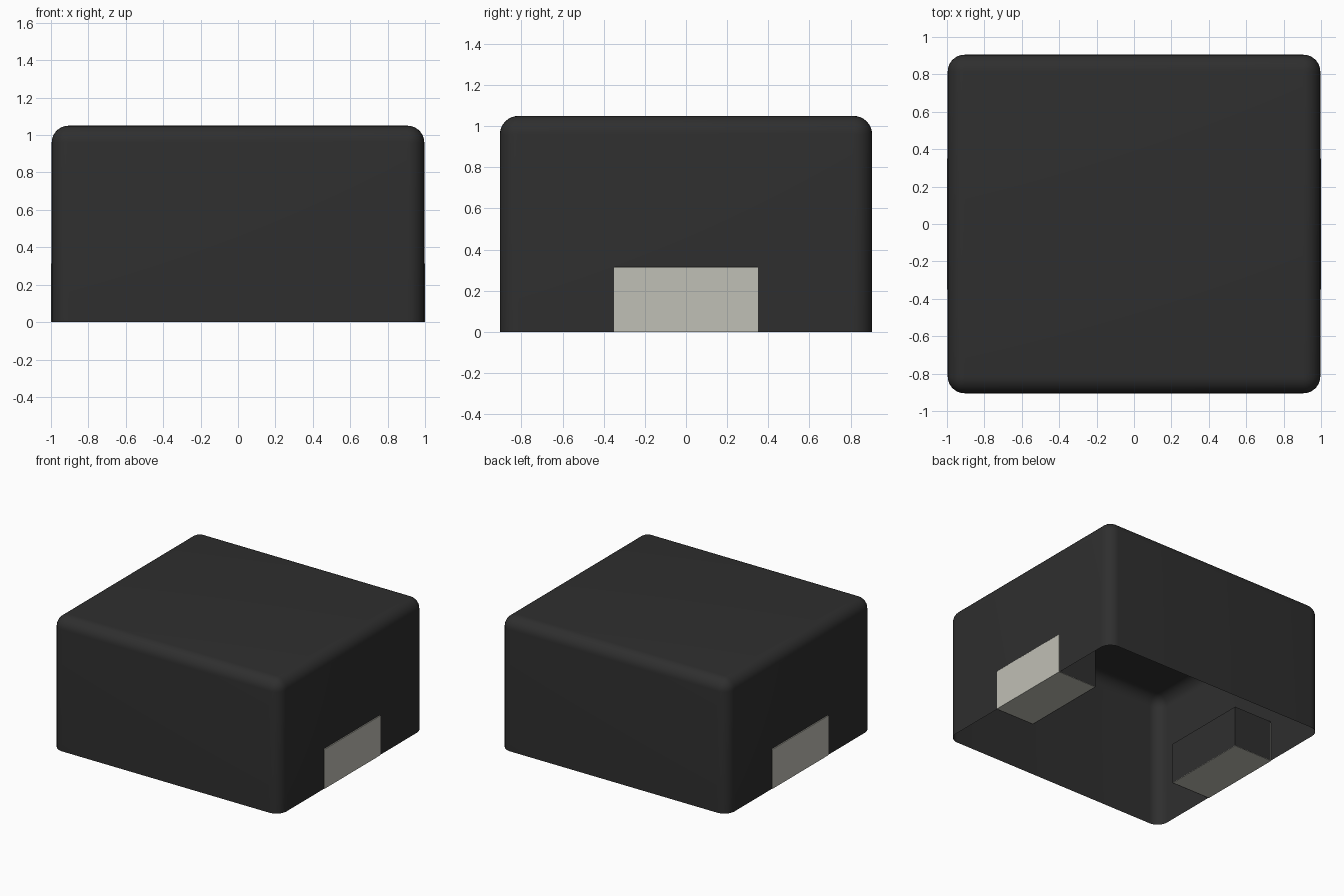
import bpy, bmesh
from mathutils import Vector

cube = bpy.data.objects.get("Cube")
if cube:
    bpy.data.objects.remove(cube, do_unlink=True)


def material(name, rgb):
    m = bpy.data.materials.new(name)
    m.use_nodes = True
    colour = (*rgb, 1.0)
    m.diffuse_color = colour
    bsdf = next(n for n in m.node_tree.nodes if n.type == 'BSDF_PRINCIPLED')
    bsdf.inputs["Base Color"].default_value = colour
    return m


charcoal = material("charcoal", (0.028, 0.028, 0.028))
tin = material("pale tin", (0.53, 0.525, 0.465))


def box(name, lo, hi, mat, bevel=0, segments=1, bevel_rule=None, open_rule=None):
    """Box between two corners, with chosen edges rounded and chosen faces left out."""
    lo, hi = Vector(lo), Vector(hi)
    bm = bmesh.new()
    bmesh.ops.create_cube(bm, size=1)
    for v in bm.verts:
        v.co = (lo + hi) / 2 + v.co * (hi - lo)
    if bevel:
        edges = [e for e in bm.edges if bevel_rule is None or bevel_rule(e)]
        bmesh.ops.bevel(bm, geom=edges, offset=bevel, segments=segments,
                        profile=0.5, affect='EDGES')
    bm.normal_update()
    if open_rule:
        bmesh.ops.delete(bm, geom=[f for f in bm.faces if open_rule(f)],
                         context='FACES')
    mesh = bpy.data.meshes.new(name)
    bm.to_mesh(mesh)
    bm.free()
    mesh.materials.append(mat)
    obj = bpy.data.objects.new(name, mesh)
    bpy.context.collection.objects.link(obj)
    if segments > 1:
        bpy.ops.object.select_all(action='DESELECT')
        obj.select_set(True)
        bpy.context.view_layer.objects.active = obj
        bpy.ops.object.shade_smooth_by_angle()
    return obj


# Hollow casing: rounded sides and top, open underneath
box("casing", (-0.996, -0.905, 0), (0.996, 0.905, 1.05), charcoal,
    bevel=0.09, segments=8,
    bevel_rule=lambda e: max(v.co.z for v in e.verts) > 0.5,
    open_rule=lambda f: f.normal.z < -0.9)

# Solder terminals at both ends, each seated in a dark pocket of the casing
GAP = 0.003
for side, s in (("left", 1), ("right", -1)):
    inner, outer = 0.66, 1.0
    xs = sorted((s * inner, s * outer))
    box(side + "_terminal", (xs[0], -0.35, 0), (xs[1], 0.35, 0.32), tin,
        bevel=0.008,
        bevel_rule=lambda e: min(v.co.z for v in e.verts) > 0.1)
    xs = sorted((s * (inner - GAP), s * 0.99))
    box(side + "_pocket", (xs[0], -0.35 - GAP, 0), (xs[1], 0.35 + GAP, 0.32 + GAP),
        charcoal,
        open_rule=lambda f: f.normal.z < -0.9 or f.normal.x * s > 0.9)
